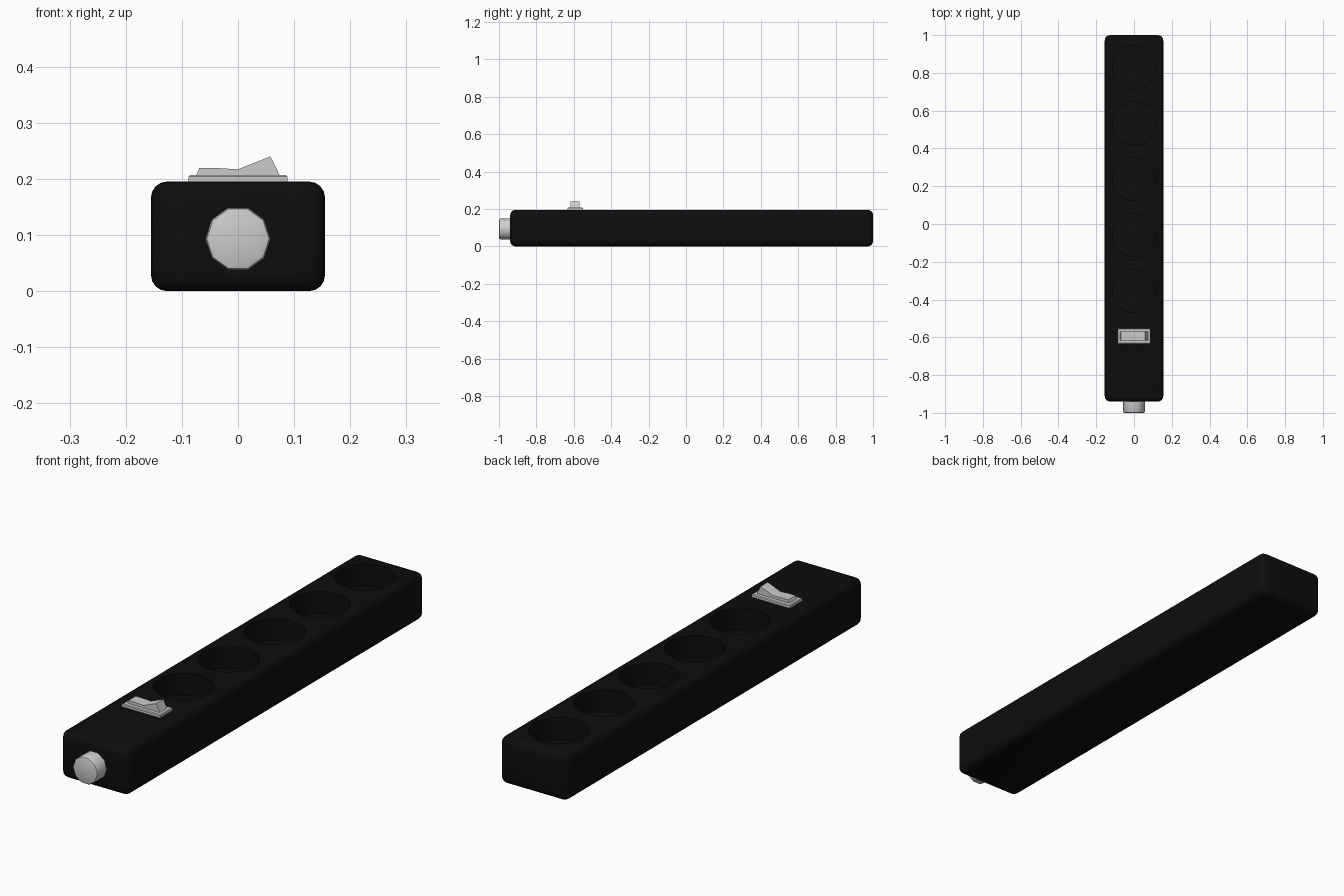
import bpy
import bmesh
from math import radians
from mathutils import Matrix

cube = bpy.data.objects.get("Cube")
if cube:
    bpy.data.objects.remove(cube, do_unlink=True)


def make_material(name, rgb):
    mat = bpy.data.materials.new(name)
    mat.use_nodes = True
    mat.diffuse_color = (*rgb, 1)
    mat.node_tree.nodes["Principled BSDF"].inputs["Base Color"].default_value = (*rgb, 1)
    return mat


black = make_material("black plastic", (0.004, 0.004, 0.004))
grey = make_material("light grey plastic", (0.6, 0.6, 0.6))


def add_object(name, bm, mat, smooth=True):
    bmesh.ops.recalc_face_normals(bm, faces=bm.faces)
    mesh = bpy.data.meshes.new(name)
    bm.to_mesh(mesh)
    bm.free()
    mesh.materials.append(mat)
    obj = bpy.data.objects.new(name, mesh)
    bpy.context.collection.objects.link(obj)
    if smooth:
        select_only(obj)
        bpy.ops.object.shade_smooth_by_angle(angle=radians(40))
    return obj


def select_only(obj):
    bpy.ops.object.select_all(action="DESELECT")
    obj.select_set(True)
    bpy.context.view_layer.objects.active = obj


def box(low, high):
    bm = bmesh.new()
    bmesh.ops.create_cube(bm, size=1)
    for v in bm.verts:
        v.co = [(a + b) / 2 + c * (b - a) for a, b, c in zip(low, high, v.co)]
    return bm


def bevel(bm, edges, width, segments):
    bmesh.ops.bevel(bm, geom=edges, offset=width, segments=segments,
                    profile=0.5, affect="EDGES")


# Long rounded housing
TOP = 0.195
bm = box((-0.155, -0.94, 0), (0.155, 1, TOP))
bevel(bm, bm.edges[:], 0.028, 4)
housing = add_object("housing", bm, black, smooth=False)

# Row of round socket wells sunk into the top
WELL_DEPTH = 0.09
bm = bmesh.new()
for i in range(5):
    place = Matrix.Translation((0, 0.83 - 0.296 * i, TOP))
    bmesh.ops.create_cone(bm, cap_ends=True, segments=32, radius1=0.115, radius2=0.115,
                          depth=2 * WELL_DEPTH, matrix=place)
wells = add_object("socket_well_cutter", bm, black, smooth=False)
cut = housing.modifiers.new("socket wells", "BOOLEAN")
cut.operation = "DIFFERENCE"
cut.solver = "EXACT"
cut.object = wells
select_only(housing)
bpy.ops.object.modifier_apply(modifier=cut.name)
bpy.data.objects.remove(wells, do_unlink=True)
bpy.ops.object.shade_smooth_by_angle(angle=radians(40))

# Ten-sided cable stub with a softened outer rim
bm = bmesh.new()
place = Matrix.Translation((0, -0.965, 0.093)) @ Matrix.Rotation(radians(90), 4, "X")
place = place @ Matrix.Rotation(radians(90), 4, "Z")
bmesh.ops.create_cone(bm, cap_ends=True, segments=10, radius1=0.058, radius2=0.058,
                      depth=0.07, matrix=place)
rim = [e for e in bm.edges if all(v.co.y < -0.99 for v in e.verts)]
bevel(bm, rim, 0.008, 2)
add_object("cable_stub", bm, grey)

# Switch frame with a chamfered top edge
SWITCH_Y = -0.593
bm = box((-0.088, SWITCH_Y - 0.041, TOP - 0.005), (0.088, SWITCH_Y + 0.041, 0.207))
top_edges = [e for e in bm.edges if all(v.co.z > 0.2 for v in e.verts)]
bevel(bm, top_edges, 0.003, 1)
add_object("switch_frame", bm, grey, smooth=False)

# Rocker: side profile extruded across the frame
profile = [(-0.075, 0.205), (-0.069, 0.219), (-0.035, 0.219), (0, 0.217),
           (0.058, 0.24), (0.075, 0.205)]
bm = bmesh.new()
side = bm.faces.new([bm.verts.new((x, SWITCH_Y - 0.024, z)) for x, z in profile])
grown = bmesh.ops.extrude_face_region(bm, geom=[side])["geom"]
bmesh.ops.translate(bm, vec=(0, 0.048, 0),
                    verts=[v for v in grown if isinstance(v, bmesh.types.BMVert)])
if not side.is_valid or len(bm.faces) < len(profile) + 2:
    bmesh.ops.holes_fill(bm, edges=bm.edges)
add_object("switch_rocker", bm, grey, smooth=False)
